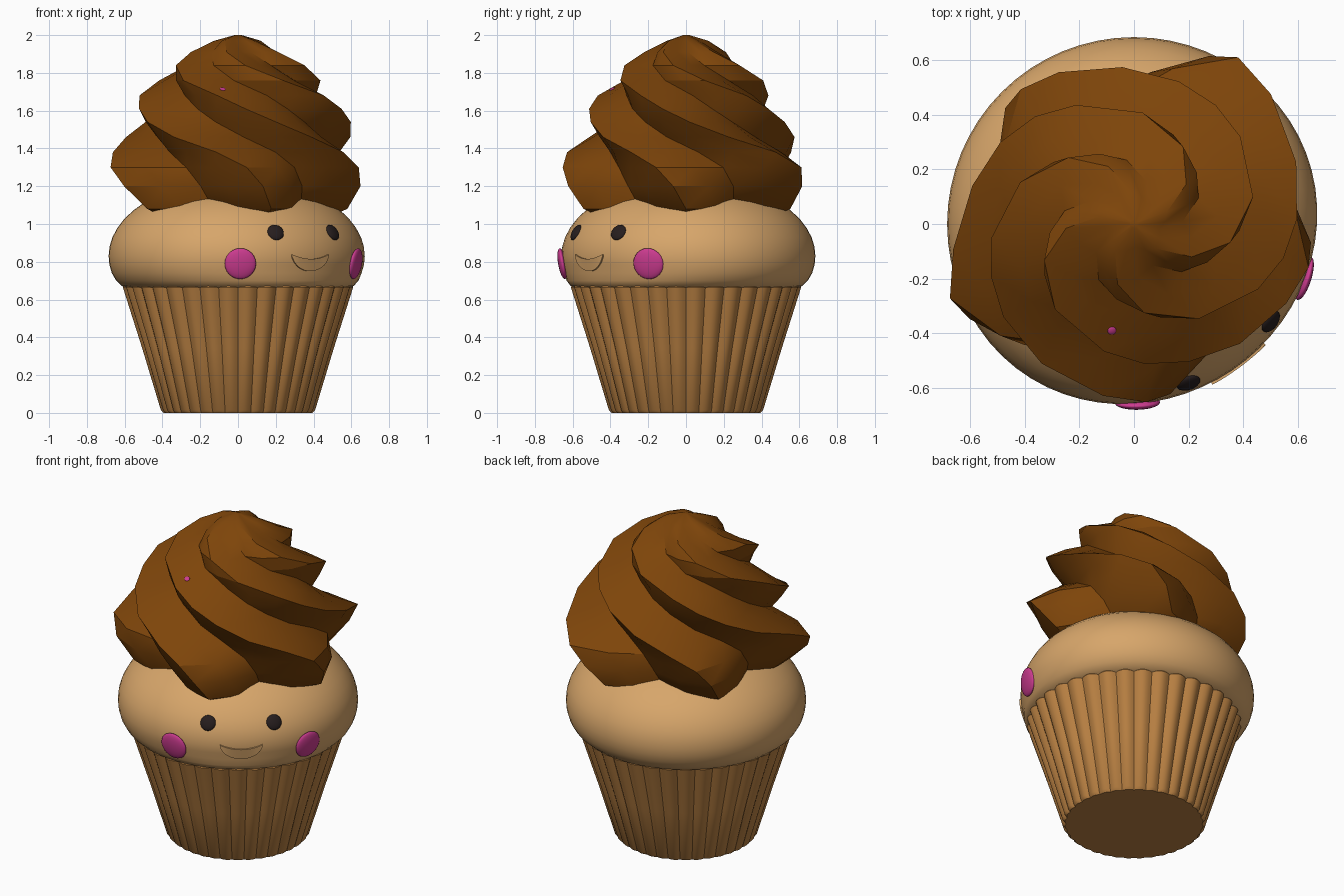
import bpy, bmesh, math
from mathutils import Vector

if "Cube" in bpy.data.objects:
    bpy.data.objects.remove(bpy.data.objects["Cube"])


def mat(name, rgb):
    m = bpy.data.materials.new(name)
    m.diffuse_color = (*rgb, 1)
    m.use_nodes = True
    m.node_tree.nodes["Principled BSDF"].inputs["Base Color"].default_value = m.diffuse_color
    return m


CAKE = mat("golden_sponge", (0.68, 0.38, 0.145))
PAPER = mat("brown_paper", (0.49, 0.22, 0.056))
CHOC = mat("chocolate", (0.207, 0.059, 0.003))
PINK = mat("pink", (0.61, 0.045, 0.28))
DARK = mat("dark_eye", (0.02, 0.013, 0.013))
FACE = math.radians(-53.3)          # direction the face looks


def polar(r, a, z):
    return Vector((r * math.cos(a), r * math.sin(a), z))


def loft(name, rings, material, angle=30):
    """Skin a list of closed rings and cap both ends."""
    bm = bmesh.new()
    rows = [[bm.verts.new(p) for p in ring] for ring in rings]
    n = len(rows[0])
    for a, b in zip(rows, rows[1:]):
        for i in range(n):
            bm.faces.new((a[i], a[(i + 1) % n], b[(i + 1) % n], b[i]))
    bm.faces.new(rows[0][::-1])
    bm.faces.new(rows[-1])
    bmesh.ops.recalc_face_normals(bm, faces=bm.faces[:])
    me = bpy.data.meshes.new(name)
    bm.to_mesh(me)
    bm.free()
    me.materials.append(material)
    ob = bpy.data.objects.new(name, me)
    bpy.context.collection.objects.link(ob)
    smooth(ob, angle)
    return ob


def smooth(ob, angle):
    bpy.ops.object.select_all(action='DESELECT')
    ob.select_set(True)
    bpy.context.view_layer.objects.active = ob
    bpy.ops.object.shade_smooth_by_angle(angle=math.radians(angle))


# Fluted paper wrapper: 36 rounded pleats
FLUTES, SUB = 36, 6
wrapper = []
for r, z, depth in [(0.395, 0, 0.008), (0.41, 0.015, 0.014), (0.51, 0.345, 0.02),
                    (0.612, 0.665, 0.022), (0.60, 0.685, 0.02), (0.55, 0.69, 0.0)]:
    ring = []
    for i in range(FLUTES * SUB):
        a = 2 * math.pi * i / (FLUTES * SUB)
        ring.append(polar(r - depth * (1 - abs(math.sin(a * FLUTES / 2))), a, z))
    wrapper.append(ring)
loft("paper_wrapper", wrapper, PAPER, 35)

# Sponge dome: turned profile (radius, height), slightly flattened at the face
PROFILE = [(0.57, 0.655), (0.615, 0.672), (0.645, 0.70), (0.668, 0.74), (0.681, 0.785),
           (0.685, 0.83), (0.68, 0.88), (0.665, 0.93), (0.638, 0.98), (0.60, 1.03),
           (0.55, 1.075), (0.49, 1.118), (0.41, 1.155), (0.30, 1.188), (0.05, 1.21)]
SEG = 64


def flatten(a, z):
    """Face-side inset, fading out toward the bottom rim."""
    fade = min(1, max(0, (z - 0.66) / 0.08))
    return 0.04 * fade * max(0, math.cos(a - FACE)) ** 2


def cake_r(z, a=FACE + math.pi):
    for (r0, z0), (r1, z1) in zip(PROFILE, PROFILE[1:]):
        if z <= z1 + 1e-9:
            return r0 + (r1 - r0) * (z - z0) / (z1 - z0) - flatten(a, z)


rings = []
for r, z in PROFILE:
    angles = [2 * math.pi * i / SEG for i in range(SEG)]
    rings.append([polar(r - flatten(a, z) * min(1, r / 0.6), a, z) for a in angles])
loft("sponge_cake", rings, CAKE, 50)

# Frosting: five-pointed star, twisted as it rises (height, twist, ridge radius)
LEVELS = [(1.03, 0, 0.46), (1.08, 0, 0.57), (1.20, 6, 0.635), (1.30, 14, 0.645),
          (1.38, 28, 0.63), (1.46, 50, 0.605), (1.54, 70, 0.59), (1.61, 86, 0.565),
          (1.68, 102, 0.525), (1.76, 130, 0.45), (1.84, 156, 0.36), (1.91, 176, 0.25),
          (1.97, 194, 0.13), (2.0, 205, 0.02)]
STAR = [1.0, 0.86, 0.72, 0.86]
rings = []
for z, twist, r in LEVELS:
    stretch = 0.15 * max(0, 1 - abs(z - 1.3) / 0.3)
    squash = 1 - 0.09 * min(1, max(0, (z - 1.34) / 0.2))
    ring = []
    for i in range(20):
        a = math.radians(18 * i - twist)
        k = STAR[i % 4] * (1 + stretch * math.cos(a - math.radians(38)) ** 4)
        p = polar(r * k, a, z)
        p.y *= squash
        ring.append(p)
    rings.append(ring)
frosting = loft("frosting_swirl", rings, CHOC, 30)


def button(name, centre, normal, radius, depth, material):
    """Flattened ball lying on a surface."""
    bpy.ops.mesh.primitive_uv_sphere_add(segments=24, ring_count=12, location=centre)
    ob = bpy.context.object
    ob.name = name
    ob.scale = (radius, radius, depth)
    ob.rotation_euler = normal.to_track_quat('Z', 'Y').to_euler()
    ob.data.materials.append(material)
    smooth(ob, 60)


# Eyes and cheeks, turned toward the front right corner
for side, label in ((-1, "left"), (1, "right")):
    for part, spread, z, radius, depth, m in (("eye", 17.8, 0.955, 0.045, 0.018, DARK),
                                              ("cheek", 35.6, 0.79, 0.083, 0.022, PINK)):
        a = FACE + side * math.radians(spread)
        slope = (cake_r(z + 0.04) - cake_r(z - 0.04)) / 0.08
        button(f"{label}_{part}", polar(cake_r(z, a), a, z),
               polar(1, a, -slope), radius, depth, m)

# Crescent smile wrapped on the sponge
mouth = []
for i in range(17):
    u = -0.99 + 1.98 * i / 16
    top = 0.84 - 0.025 * (1 - u * u)
    low = 0.835 - 0.085 * (1 - u * u) ** 0.6
    a = FACE + 0.122 * u / 0.645
    mouth.append([polar(cake_r(z, a) + d, a, z) for z, d in
                  ((top, 0.009), (low, 0.009), (low, -0.02), (top, -0.02))])
loft("smile", mouth, CAKE, 30)

# Tiny pink sprinkle peeking out of the frosting
hit, spot, normal, _ = frosting.closest_point_on_mesh(Vector((-0.07, -0.42, 1.77)))
button("sprinkle", spot, normal, 0.016, 0.006, PINK)
